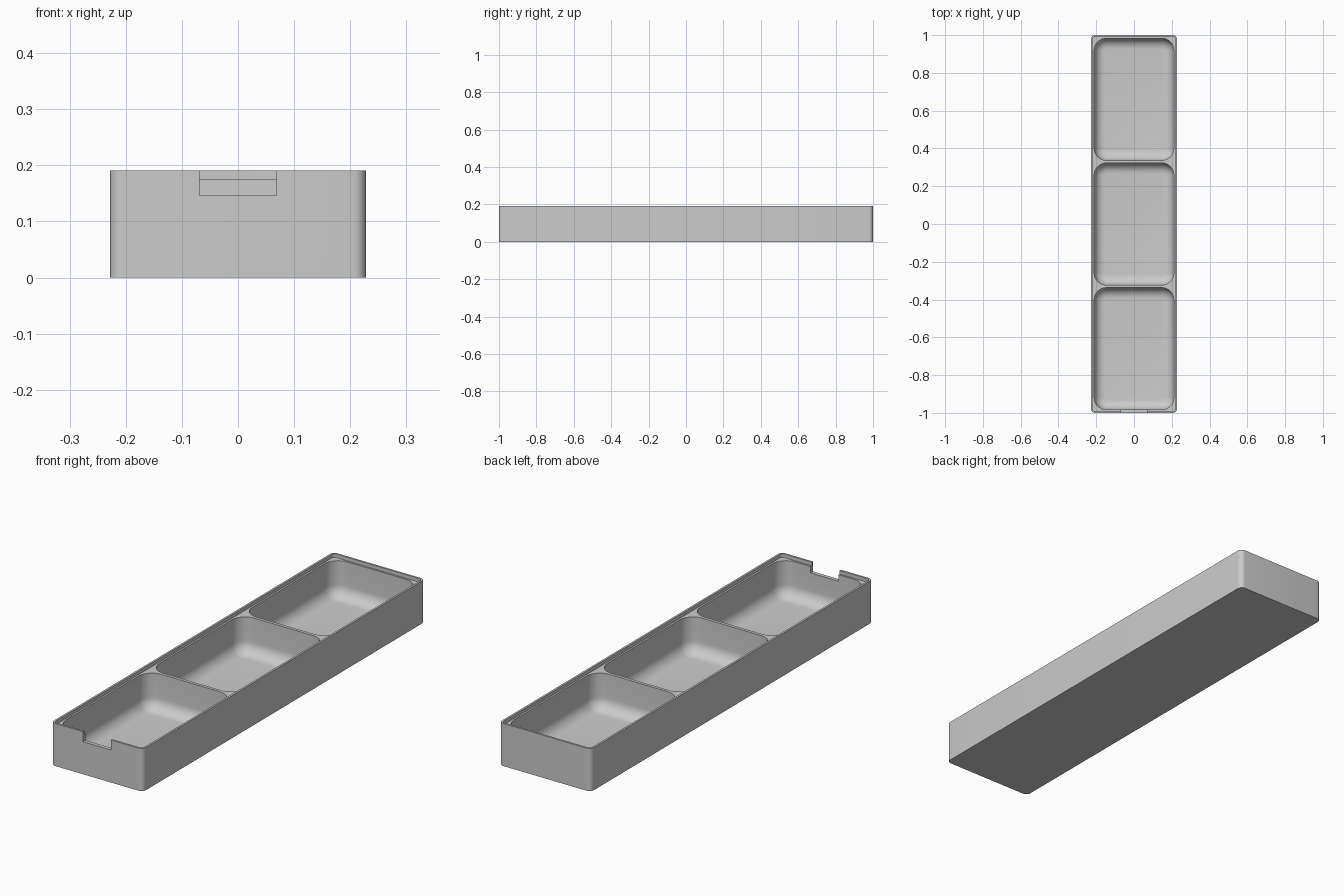
import bpy, bmesh, math

cube = bpy.data.objects.get("Cube")
if cube:
    bpy.data.objects.remove(cube, do_unlink=True)

WIDTH, LENGTH, HEIGHT = 0.228, 1.0, 0.191   # half width, half length, height
LEDGE = 0.175
FLOOR = 0.012

grey = bpy.data.materials.new("Grey plastic")
grey.diffuse_color = (0.6, 0.6, 0.6, 1)
grey.use_nodes = True
grey.node_tree.nodes["Principled BSDF"].inputs["Base Color"].default_value = (0.6, 0.6, 0.6, 1)


def rounded_ring(hx, hy, radius, z, cy=0.0, steps=8):
    """Points of a rounded rectangle, anticlockwise."""
    points = []
    for quarter, (sx, sy) in enumerate([(1, 1), (-1, 1), (-1, -1), (1, -1)]):
        for i in range(steps + 1):
            a = math.pi / 2 * (quarter + i / steps)
            points.append((sx * (hx - radius) + radius * math.cos(a),
                           cy + sy * (hy - radius) + radius * math.sin(a), z))
    return points


def loft(name, rings):
    """Closed solid through a stack of matching rings, bottom to top."""
    bm = bmesh.new()
    loops = [[bm.verts.new(p) for p in ring] for ring in rings]
    for low, high in zip(loops, loops[1:]):
        for i in range(len(low)):
            j = (i + 1) % len(low)
            bm.faces.new((low[i], low[j], high[j], high[i]))
    bm.faces.new(loops[0][::-1])
    bm.faces.new(loops[-1])
    bmesh.ops.recalc_face_normals(bm, faces=bm.faces)
    mesh = bpy.data.meshes.new(name)
    bm.to_mesh(mesh)
    bm.free()
    obj = bpy.data.objects.new(name, mesh)
    bpy.context.collection.objects.link(obj)
    mesh.materials.append(grey)
    return obj


def cut(target, cutter):
    """Subtract the cutter, then discard it."""
    cutter.hide_render = True
    mod = target.modifiers.new("cut", 'BOOLEAN')
    mod.operation = 'DIFFERENCE'
    mod.solver = 'EXACT'
    mod.object = cutter
    bpy.context.view_layer.objects.active = target
    bpy.ops.object.modifier_apply(modifier=mod.name)
    bpy.data.objects.remove(cutter, do_unlink=True)


# Outer block with rounded upright corners
tray = loft("compartment_tray", [rounded_ring(WIDTH, LENGTH, 0.022, z) for z in (0, HEIGHT)])

# Shallow recess that leaves a thin lip around the rim
lip = 0.009
cut(tray, loft("lid_recess", [rounded_ring(WIDTH - lip, LENGTH - lip, 0.013, z)
                              for z in (LEDGE, HEIGHT + 0.1)]))

# Three rounded compartments with filleted floors
CORNER, FILLET, STEPS = 0.065, 0.055, 8
for cy in (-0.66, 0, 0.66):
    rings = []
    for i in range(STEPS + 1):
        a = math.pi / 2 * i / STEPS
        inset = FILLET * (1 - math.sin(a))
        z = FLOOR + FILLET * (1 - math.cos(a))
        rings.append(rounded_ring(0.211, 0.323, CORNER, z, cy) if i == STEPS else
                     rounded_ring(0.211 - inset, 0.323 - inset, CORNER - inset, z, cy))
    rings.append(rounded_ring(0.211, 0.323, CORNER, HEIGHT + 0.05, cy))
    cut(tray, loft("compartment", rings))

# Finger notch in the front wall
notch = [[(x, y, z) for x, y in ((-0.069, -1.05), (0.069, -1.05), (0.069, -0.96), (-0.069, -0.96))]
         for z in (0.146, HEIGHT + 0.07)]
cut(tray, loft("finger_notch", notch))

# Smooth fillets, sharp rims
bpy.ops.object.select_all(action='DESELECT')
tray.select_set(True)
bpy.context.view_layer.objects.active = tray
bpy.ops.object.shade_smooth_by_angle(angle=math.radians(30))
